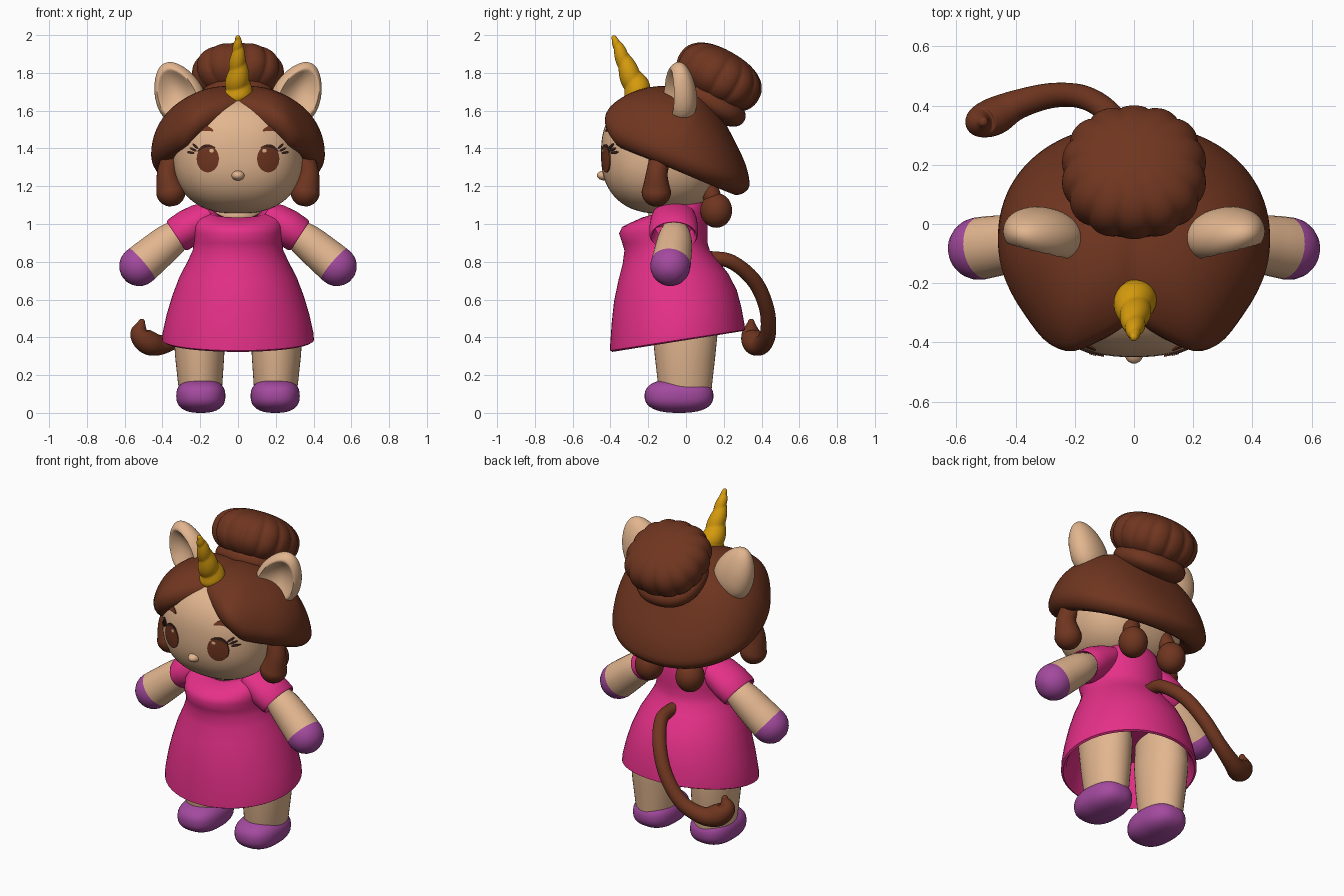
import bpy, bmesh, math
from math import sin, cos, pi, radians
from mathutils import Vector, Matrix

if "Cube" in bpy.data.objects:
    bpy.data.objects.remove(bpy.data.objects["Cube"])


def material(name, rgb):
    m = bpy.data.materials.new(name)
    m.use_nodes = True
    m.diffuse_color = (*rgb, 1)
    m.node_tree.nodes["Principled BSDF"].inputs["Base Color"].default_value = (*rgb, 1)
    return m


SKIN = material("tan skin", (0.76, 0.465, 0.275))
HAIR = material("brown hair", (0.16, 0.036, 0.014))
PINK = material("pink fabric", (0.79, 0.03, 0.25))
PURPLE = material("purple hoof", (0.37, 0.068, 0.345))
GOLD = material("gold horn", (0.67, 0.33, 0.004))
DARK = material("dark lash", (0.04, 0.015, 0.01))


def finish(name, bm, mat, mirror=False):
    bmesh.ops.recalc_face_normals(bm, faces=bm.faces)
    me = bpy.data.meshes.new(name)
    bm.to_mesh(me)
    bm.free()
    me.materials.append(mat)
    me.shade_smooth()
    me.set_sharp_from_angle(angle=radians(60))
    ob = bpy.data.objects.new(name, me)
    bpy.context.collection.objects.link(ob)
    if mirror:
        ob.modifiers.new("Mirror", "MIRROR").use_mirror_merge = False
    return ob


def loft(name, rings, mat, mirror=False):
    """Skin a list of closed point rings and cap both ends."""
    bm = bmesh.new()
    rows = [[bm.verts.new(p) for p in ring] for ring in rings]
    n = len(rows[0])
    for a, b in zip(rows, rows[1:]):
        for i in range(n):
            j = (i + 1) % n
            bm.faces.new((a[i], a[j], b[j], b[i]))
    bm.faces.new(rows[0])
    bm.faces.new(rows[-1])
    return finish(name, bm, mat, mirror)


def ellipse(c, u, v, n=40, ridge=lambda a: 1):
    c, u, v = Vector(c), Vector(u), Vector(v)
    return [c + (u * cos(a) + v * sin(a)) * ridge(a) for a in (2 * pi * i / n for i in range(n))]


def tube(name, pts, mat, mirror=False, n=24, steps=8, ridge=None):
    """Smooth round-ended tube through (x, y, z, radius) points."""
    P = [Vector(p) for p in pts]
    P = [2 * P[0] - P[1]] + P + [2 * P[-1] - P[-2]]
    path = []
    for a, b, c, d in zip(P, P[1:], P[2:], P[3:]):
        for k in range(steps):
            t = k / steps
            path.append(0.5 * (2 * b + (c - a) * t + (2 * a - 5 * b + 4 * c - d) * t * t
                               + (3 * b - a - 3 * c + d) * t ** 3))
    path.append(P[-2])
    first, last = (path[1] - path[0]).xyz.normalized(), (path[-1] - path[-2]).xyz.normalized()
    caps = [pi / 2 * k / 6 for k in range(1, 6)]

    def cap(p, d):
        return [Vector((*(p.xyz + d * p.w * sin(a)), p.w * cos(a))) for a in caps]
    path = cap(path[0], -first)[::-1] + path + cap(path[-1], last)
    rings, u = [], first.orthogonal().normalized()
    for i, p in enumerate(path):
        d = (path[min(i + 1, len(path) - 1)] - path[max(i - 1, 0)]).xyz.normalized()
        u = (u - d * u.dot(d)).normalized()
        f = (lambda a, t=i / len(path): ridge(a, t)) if ridge else (lambda a: 1)
        rings.append(ellipse(p.xyz, u * p.w, d.cross(u) * p.w, n, f))
    return loft(name, rings, mat, mirror)


def pnorm(v, p):
    return v / sum(abs(c) ** p for c in v) ** (1 / p)


def blob(name, center, radii, mat, p=2, rot=None, mirror=False, deform=None, seg=48):
    """Ellipsoid, boxier as p rises, with an optional deform of the unit shape."""
    bm = bmesh.new()
    bmesh.ops.create_uvsphere(bm, u_segments=seg, v_segments=seg // 2, radius=1)
    for v in bm.verts:
        q = pnorm(v.co, p)
        q = deform(q) if deform else q
        q = Vector(a * b for a, b in zip(q, radii))
        v.co = Vector(center) + (rot @ q if rot else q)
    return finish(name, bm, mat, mirror)


# Head and nose
HC, HR, HP = Vector((0, -0.13, 1.373)), Vector((0.345, 0.32, 0.318)), 2.4
blob("head", HC, HR, SKIN, HP, seg=64)
blob("nose", (0, -0.427, 1.257), (0.035, 0.045, 0.027), SKIN, seg=24)


def face_y(x, z):
    r = 1 - abs(x / HR.x) ** HP - abs((z - HC.z) / HR.z) ** HP
    return HC.y - HR.y * max(r, 0) ** (1 / HP)


def decal(name, x, z, rx, rz, mat, angle=0, lift=0.006, bend=0):
    """Thin oval plate hugging the face."""
    rings = []
    for s, h in ((1, -0.003), (1, lift), (0.7, lift), (0.4, lift), (0.1, lift)):
        ring = []
        for i in range(28):
            a, b = s * rx * cos(2 * pi * i / 28), s * rz * sin(2 * pi * i / 28)
            b -= bend * a * a
            px = x + a * cos(angle) - b * sin(angle)
            pz = z + a * sin(angle) + b * cos(angle)
            ring.append((px, face_y(px, pz) - h, pz))
        rings.append(ring)
    loft(name, rings, mat, True)


# Eyes, brows and lashes
decal("eyes", 0.16, 1.345, 0.059, 0.072, HAIR)
decal("eye_glints", 0.14, 1.388, 0.012, 0.01, SKIN, lift=0.009)
decal("brows", 0.18, 1.507, 0.048, 0.014, HAIR, -0.1, bend=8)
decal("lash_line", 0.172, 1.413, 0.05, 0.008, DARK, -0.22, bend=9)
for k in range(3):
    decal("lash_%d" % k, 0.226 + 0.012 * k, 1.412 - 0.017 * k, 0.021, 0.007, DARK, 0.75 - 0.3 * k)

# Hair cap: tilted dome, swept fringe either side of a parting, rolled rim
tilt = Matrix.Rotation(radians(-22.5), 3, "X")


def hair_point(th, phi, s):
    d = pnorm(Vector((sin(phi) * sin(th), -sin(phi) * cos(th), cos(phi))), 2.15)
    q = Vector((d.x * 0.46, d.y * 0.42, d.z * 0.355)) * s
    q *= 1 - 0.4 * max(0, d.y) * max(0, d.z)
    if q.y < 0:
        q *= 1 - 0.03 * math.exp(-(q.x / 0.035) ** 2) * min(1, -q.y * 6)
        q.y *= 1 + 0.17 * math.exp(-((abs(th) - 0.55) / 0.3) ** 2) * sin(phi) ** 2
    return Vector((0, -0.05, 1.36)) + tilt @ q


def hair_row(t, extra, s):
    ring = []
    for i in range(96):
        th = -pi + 2 * pi * i / 96
        edge = min(89, 54 + 0.82 * abs(math.degrees(th)))
        ring.append(hair_point(th, radians(edge * t + extra), s))
    return ring


rows = [hair_row(max(k / 24, 0.01), 0, 1) for k in range(25)]
rows += [hair_row(1, e, s) for e, s in ((4, 0.992), (8, 0.97), (11.5, 0.935), (14, 0.89), (14.5, 0.83),
                                        (13, 0.76), (6, 0.65))]
loft("hair_cap", rows, HAIR)

# Bun on its collar, side locks and nape curls
lean = Matrix.Rotation(radians(-30), 3, "X")


def lobes(q):
    groove = 1 - abs(sin(7 * math.atan2(q.y, q.x))) ** 0.7
    f = 1.01 - 0.055 * groove * min(1, math.hypot(q.x, q.y)) ** 3
    return Vector((q.x * f, q.y * f, q.z * f))


blob("bun", (0, 0.175, 1.778), (0.243, 0.238, 0.145), HAIR, 2.3, lean, deform=lobes, seg=112)
blob("bun_collar", (0, 0.135, 1.645), (0.205, 0.2, 0.085), HAIR, 2.3, lean)
tube("side_locks", [(0.355, -0.14, 1.34, 0.055), (0.372, -0.155, 1.26, 0.058),
                    (0.356, -0.157, 1.17, 0.078)], HAIR, True)
tube("nape_strands", [(0.1, 0.1, 1.25, 0.05), (0.13, 0.13, 1.17, 0.048), (0.14, 0.15, 1.1, 0.05)], HAIR, True)
blob("nape_curls", (0.14, 0.16, 1.072), (0.082, 0.084, 0.092), HAIR, mirror=True)


# Ears: egg shapes with a hollow front
def ear_shape(q):
    d = math.hypot(q.x, q.z)
    y = q.y * (1 - 0.2 * q.z)
    if q.y < 0 and d < 0.8:
        y += 0.95 * (1 - (d / 0.8) ** 2)
    return Vector((q.x * (1 - 0.25 * q.z), y, q.z))


ear_turn = Matrix.Rotation(radians(24), 3, "Y") @ Matrix.Rotation(radians(14), 3, "Z")
blob("ears", (0.32, -0.035, 1.7), (0.127, 0.088, 0.166), SKIN, 2.1, ear_turn, True, ear_shape, 64)

# Spiral horn
tube("horn", [(0, -0.235, 1.64, 0.078), (0, -0.262, 1.72, 0.071), (0, -0.313, 1.83, 0.05),
              (0, -0.356, 1.93, 0.03), (0, -0.382, 1.985, 0.014)], GOLD, n=32, steps=14,
     ridge=lambda a, t: 0.89 + 0.16 * abs(sin(a / 2 - t * 16)))

# Dress: inner lining, tilted hem, skirt, bodice, scooped neckline
dress = [(0.62, -0.055, 0.3, 0.28, 0.03), (0.41, -0.045, 0.37, 0.325, 0.055),
         (0.378, -0.045, 0.39, 0.345, 0.055), (0.385, -0.045, 0.402, 0.357, 0.055),
         (0.42, -0.046, 0.4, 0.355, 0.052), (0.52, -0.05, 0.378, 0.343, 0.04),
         (0.62, -0.056, 0.348, 0.325, 0.03), (0.72, -0.068, 0.31, 0.29, 0.02),
         (0.8, -0.085, 0.268, 0.25, 0.01), (0.86, -0.1, 0.24, 0.226, 0),
         (0.9, -0.112, 0.233, 0.226, 0), (0.95, -0.12, 0.236, 0.234, 0),
         (0.995, -0.112, 0.238, 0.226, 0.01), (1.04, -0.09, 0.23, 0.196, 0.03),
         (1.08, -0.07, 0.195, 0.16, 0.045), (1.09, -0.068, 0.135, 0.13, 0.062),
         (1.07, -0.068, 0.12, 0.118, 0.06)]
loft("dress", [ellipse((0, cy, z), (rx, 0, 0), (0, ry, t), 56) for z, cy, rx, ry, t in dress], PINK)
blob("neck", (0, -0.075, 1.045), (0.12, 0.125, 0.07), SKIN)

# Puffed sleeves
sleeve = [(0, 0.07, 0.11), (0.06, 0.09, 0.122), (0.14, 0.1, 0.129), (0.215, 0.097, 0.128),
          (0.229, 0.09, 0.121), (0.217, 0.08, 0.11), (0.12, 0.07, 0.1)]
loft("sleeves", [ellipse((0.145 + 0.8 * t, -0.065, 1.055 - 0.52 * t), (0.55 * a, 0, 0.83 * a), (0, b, 0))
                 for t, a, b in sleeve], PINK, True)

# Arms, with the last rows of faces coloured as hands
arms = tube("arms", [(0.25, -0.06, 0.985, 0.06), (0.35, -0.06, 0.92, 0.09),
                     (0.46, -0.073, 0.83, 0.102), (0.523, -0.083, 0.777, 0.106)], SKIN, True, n=32)
arms.data.materials.append(PURPLE)
for f in arms.data.polygons:
    f.material_index = int(f.index // 32 >= 27)

# Legs and hooves
leg = [(0.06, 0.1, 0.13, 0), (0.15, 0.117, 0.143, -0.005), (0.3, 0.13, 0.16, -0.005),
       (0.45, 0.137, 0.175, -0.005), (0.63, 0.12, 0.17, -0.02)]
loft("legs", [ellipse((0.197 + 0.02 * z, y, z), (rx, 0, 0), (0, ry, 0)) for z, rx, ry, y in leg], SKIN, True)
blob("hooves", (0.197, -0.037, 0.09), (0.13, 0.182, 0.09), PURPLE, 2.5, mirror=True)

# Tail with curled tuft
tube("tail", [(0, 0.12, 0.82, 0.038), (0, 0.24, 0.8, 0.038), (-0.07, 0.36, 0.7, 0.04),
              (-0.16, 0.425, 0.56, 0.04), (-0.27, 0.435, 0.43, 0.042), (-0.39, 0.405, 0.365, 0.05),
              (-0.47, 0.365, 0.37, 0.064), (-0.52, 0.345, 0.42, 0.052), (-0.51, 0.345, 0.48, 0.018)], HAIR)
